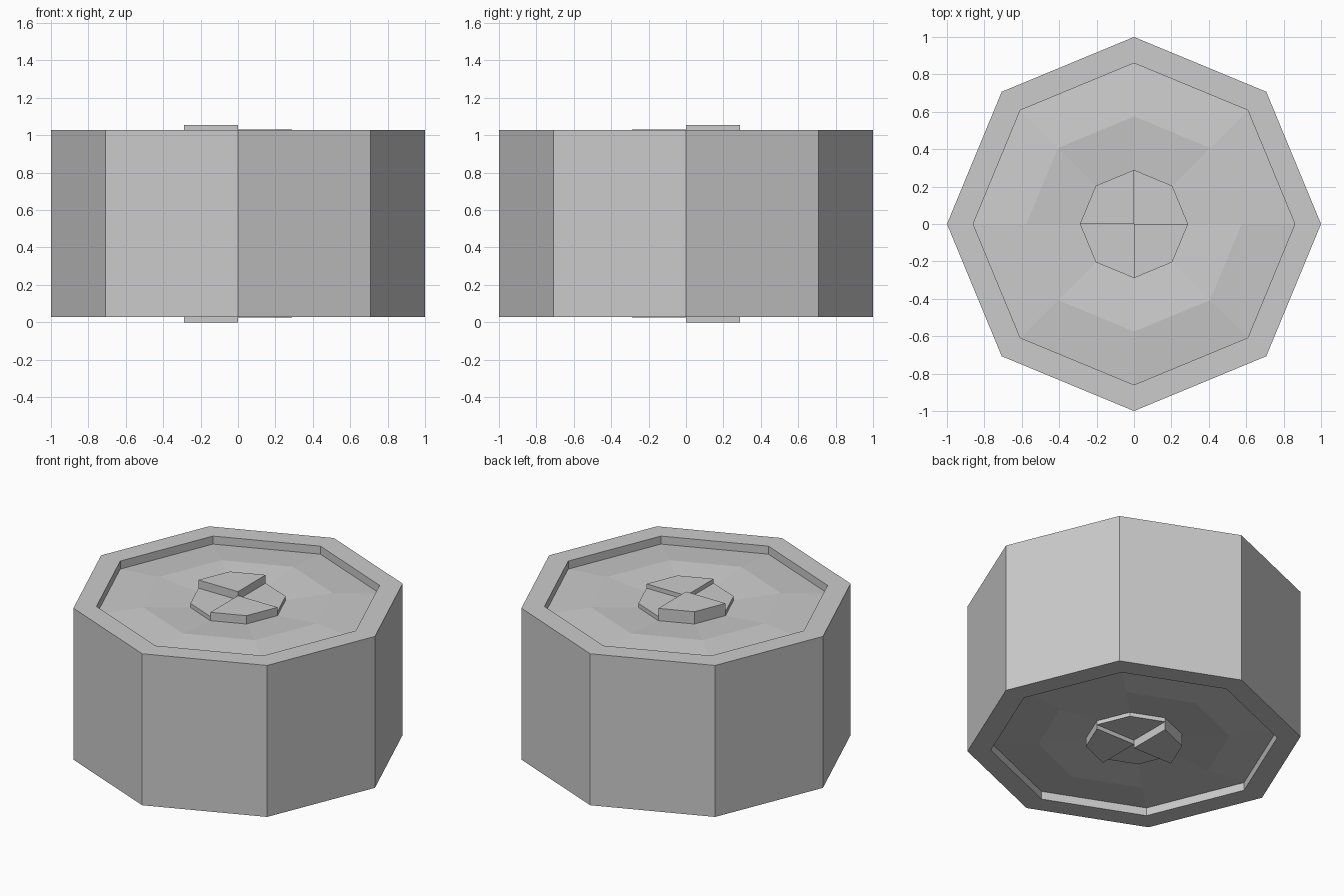
import bpy, bmesh
from math import cos, sin, radians

if "Cube" in bpy.data.objects:
    bpy.data.objects.remove(bpy.data.objects["Cube"])

MID = 0.528   # mid height: the underside mirrors the top


def finish(bm, name):
    bmesh.ops.recalc_face_normals(bm, faces=bm.faces[:])
    mesh = bpy.data.meshes.new(name)
    bm.to_mesh(mesh)
    bm.free()
    obj = bpy.data.objects.new(name, mesh)
    bpy.context.collection.objects.link(obj)
    return obj


def point(radius, i, z):
    a = radians(45 * i)
    return (radius * cos(a), radius * sin(a), z)


# Octagonal body: outer wall, rim, recess wall and gently ridged end faces
top = [(1.0, 0.5), (0.86, 0.5), (0.86, 0.447), (0.575, 0.472), (0.289, 0.447)]
profile = [(r, MID - z) for r, z in reversed(top)] + [(r, MID + z) for r, z in top]
bm = bmesh.new()
rings = [[bm.verts.new(point(r, i, z)) for i in range(8)] for r, z in profile]
for a, b in zip(rings, rings[1:]):
    for i in range(8):
        j = (i + 1) % 8
        bm.faces.new((a[i], a[j], b[j], b[i]))
bm.faces.new(rings[0])
bm.faces.new(rings[-1])
finish(bm, "drum_body")


# Stepped centre hub, one quarter per height, on both ends
def hub_quarter(name, start, side, height):
    bm = bmesh.new()
    outline = [(0, 0)] + [point(0.289, start + k, 0)[:2] for k in range(3)]
    low = [bm.verts.new((x, y, MID + side * 0.445)) for x, y in outline]
    high = [bm.verts.new((x, y, MID + side * height)) for x, y in outline]
    bm.faces.new(low)
    bm.faces.new(high)
    for i in range(4):
        j = (i + 1) % 4
        bm.faces.new((low[i], low[j], high[j], high[i]))
    finish(bm, name)


for end, side in (("top", 1), ("bottom", -1)):
    for q, height in enumerate((0.474, 0.528, 0.474, 0.502)):
        hub_quarter(f"{end}_hub_quarter_{q + 1}", q * 2, side, height)
